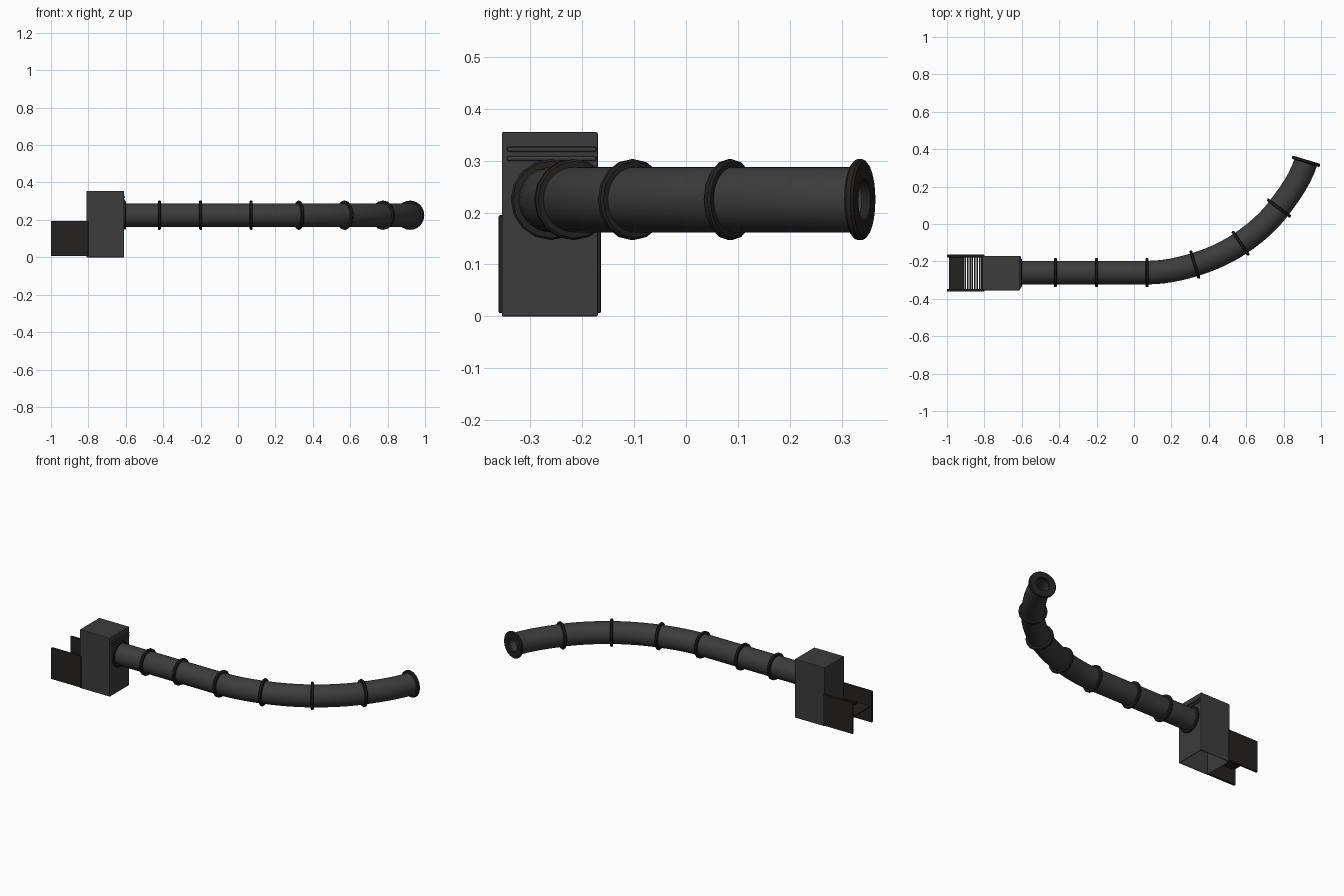
import bpy, bmesh, math
from mathutils import Vector

if "Cube" in bpy.data.objects:
    bpy.data.objects.remove(bpy.data.objects["Cube"])


def mat(name, c):
    m = bpy.data.materials.new(name)
    m.diffuse_color = (*c, 1)
    m.use_nodes = True
    m.node_tree.nodes["Principled BSDF"].inputs["Base Color"].default_value = m.diffuse_color
    return m


BODY = mat("dark_grey", (0.045, 0.045, 0.045))
TRIM = mat("trim_black", (0.018, 0.016, 0.015))


def finish(name, bm, m, smooth=True):
    bmesh.ops.recalc_face_normals(bm, faces=bm.faces[:])
    me = bpy.data.meshes.new(name)
    bm.to_mesh(me)
    bm.free()
    ob = bpy.data.objects.new(name, me)
    bpy.context.collection.objects.link(ob)
    me.materials.append(m)
    if smooth:
        bpy.ops.object.select_all(action='DESELECT')
        ob.select_set(True)
        bpy.context.view_layer.objects.active = ob
        bpy.ops.object.shade_smooth_by_angle(angle=math.radians(35))
    return ob


def box(name, lo, hi, m, bevel=0.0, open_bottom=False):
    lo, hi = Vector(lo), Vector(hi)
    bm = bmesh.new()
    bmesh.ops.create_cube(bm, size=1)
    for v in bm.verts:
        v.co = Vector(((lo[i] + hi[i]) / 2 + v.co[i] * (hi[i] - lo[i]) for i in range(3)))
    if open_bottom:
        low = [f for f in bm.faces if f.normal.z < -0.9]
        bmesh.ops.delete(bm, geom=low, context='FACES_ONLY')
    ob = finish(name, bm, m, False)
    if open_bottom:
        s = ob.modifiers.new("wall", 'SOLIDIFY')
        s.thickness, s.offset = 0.008, -1
    if bevel:
        b = ob.modifiers.new("edge", 'BEVEL')
        b.width, b.segments = bevel, 2
    return ob


Z = 0.225


def loop(bm, x, y, ang, r, n, along=0.0):
    # circle of verts square to a heading in the xy plane
    t = Vector((math.cos(ang), math.sin(ang), 0))
    s = Vector((-t.y, t.x, 0))
    c = Vector((x, y, Z)) + t * along
    return [bm.verts.new(c + s * r * math.cos(math.tau * i / n)
                         + Vector((0, 0, r * math.sin(math.tau * i / n)))) for i in range(n)]


def skin(bm, loops):
    # closed skin: the last loop joins back to the first
    for a, b in zip(loops, loops[1:] + loops[:1]):
        n = len(a)
        for i in range(n):
            bm.faces.new((a[i], a[(i + 1) % n], b[(i + 1) % n], b[i]))


def ring(name, x, y, deg, r_in, r_out, w, n=16):
    bm = bmesh.new()
    h, c = w / 2, w * 0.25
    prof = [(r_in, -h), (r_out - c, -h), (r_out, -h + c),
            (r_out, h - c), (r_out - c, h), (r_in, h)]
    skin(bm, [loop(bm, x, y, math.radians(deg), r, n, d) for r, d in prof])
    return finish(name, bm, TRIM)


# hose stations: x, y, heading in degrees
stations = [(-0.615, -0.26, 0), (-0.42, -0.26, 0), (-0.2, -0.26, 0), (0.07, -0.26, 0),
            (0.325, -0.217, 17), (0.57, -0.103, 34), (0.775, 0.085, 53), (0.92, 0.335, 73)]

# hose tube swept through the stations
path = []
for k, ((x0, y0, a0), (x1, y1, a1)) in enumerate(zip(stations, stations[1:])):
    L = math.hypot(x1 - x0, y1 - y0)
    for j in range(6):
        t = j / 6
        h0, h1 = 2*t**3 - 3*t*t + 1, t**3 - 2*t*t + t
        h2, h3 = -2*t**3 + 3*t*t, t**3 - t*t
        r0, r1 = math.radians(a0), math.radians(a1)
        path.append((h0*x0 + h1*L*math.cos(r0) + h2*x1 + h3*L*math.cos(r1),
                     h0*y0 + h1*L*math.sin(r0) + h2*y1 + h3*L*math.sin(r1),
                     r0 + (r1 - r0) * t))
path.append((0.92, 0.335, math.radians(73)))
bm = bmesh.new()
outer = [loop(bm, *p, 0.063, 32) for p in path]
inner = [loop(bm, *p, 0.045, 32) for p in reversed(path)]
skin(bm, outer + inner)
finish("hose", bm, BODY)

# clamp rings, end lip and wall collar
for i, (x, y, a) in enumerate(stations[1:-1]):
    ring(f"hose_ring_{i + 1}", x, y, a, 0.06, 0.078, 0.016)
ring("hose_end_lip", 0.92, 0.335, 73, 0.04, 0.078, 0.018, 24)
ring("wall_collar", -0.606, -0.26, 0, 0.055, 0.076, 0.014, 24)

# open-bottomed housing
box("housing", (-0.81, -0.355, 0), (-0.61, -0.17, 0.355), BODY, 0.003, True)

# vent bars on the housing face
for i, z in enumerate((0.304, 0.322)):
    box(f"vent_bar_{i + 1}", (-0.616, -0.345, z - 0.005), (-0.604, -0.172, z + 0.005), BODY, 0.004)

# side plates
for name, y in (("front_side_plate", -0.361), ("back_side_plate", -0.178)):
    box(name, (-1, y, 0.006), (-0.8, y + 0.014, 0.195), TRIM, 0.003)

# tray and slats between the plates
box("tray", (-0.99, -0.35, 0.096), (-0.91, -0.175, 0.104), TRIM)
for i in range(8):
    x = -0.905 + i * 0.0125
    box(f"tray_slat_{i + 1}", (x, -0.35, 0.096), (x + 0.008, -0.175, 0.104), TRIM)
